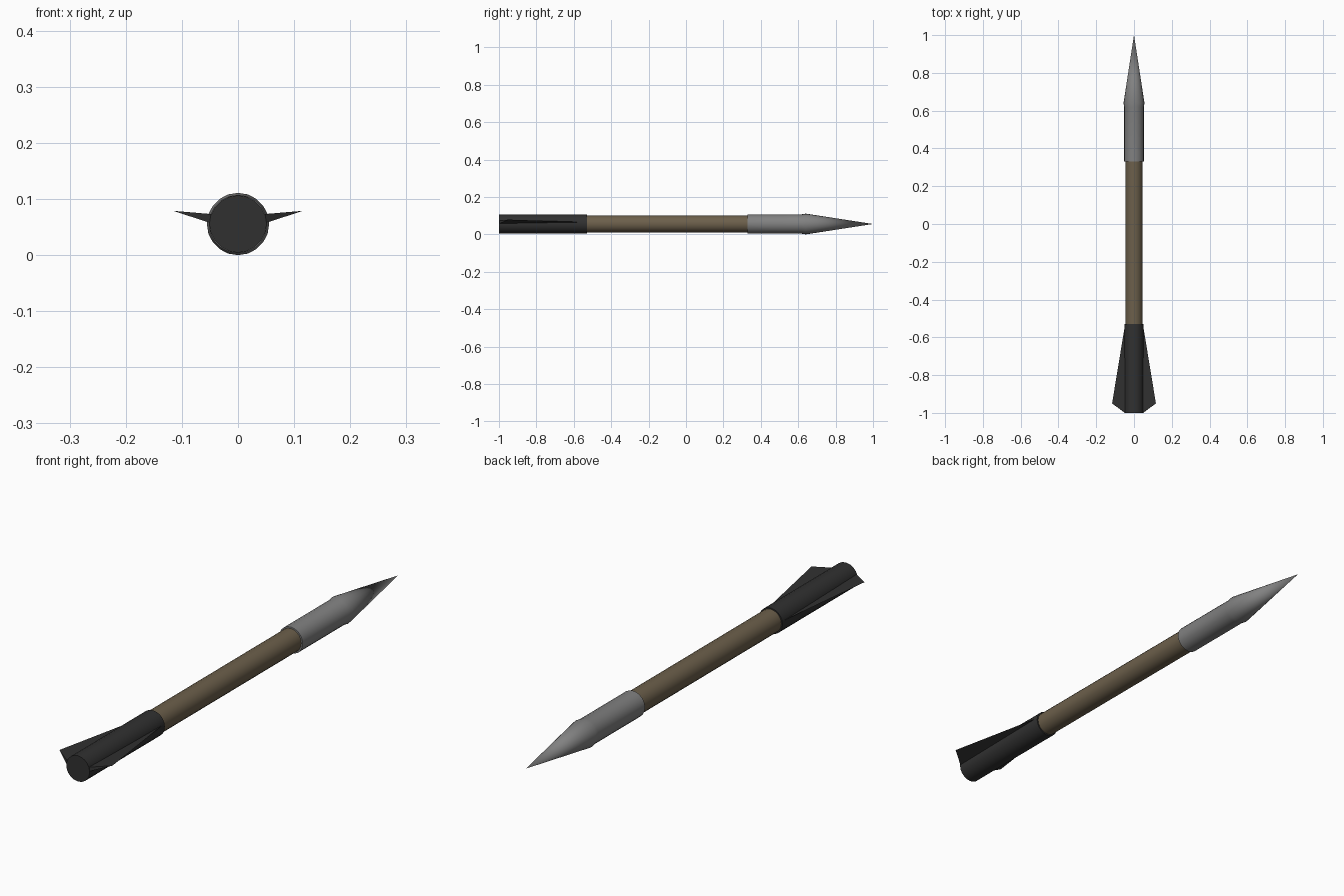
import bpy, bmesh, math

if "Cube" in bpy.data.objects:
    bpy.data.objects.remove(bpy.data.objects["Cube"])

SIDES = 20
AXIS_Z = 0.0555


def material(name, rgb):
    m = bpy.data.materials.new(name)
    m.diffuse_color = (*rgb, 1)
    m.use_nodes = True
    m.node_tree.nodes["Principled BSDF"].inputs["Base Color"].default_value = m.diffuse_color
    return m


WOOD = material("wood", (0.15, 0.115, 0.07))
DARK = material("dark", (0.03, 0.03, 0.03))
STEEL = material("steel", (0.22, 0.22, 0.22))


def finish(bm, name, mat):
    bmesh.ops.recalc_face_normals(bm, faces=bm.faces)
    me = bpy.data.meshes.new(name)
    bm.to_mesh(me)
    bm.free()
    me.materials.append(mat)
    ob = bpy.data.objects.new(name, me)
    bpy.context.collection.objects.link(ob)
    bpy.ops.object.select_all(action='DESELECT')
    ob.select_set(True)
    bpy.context.view_layer.objects.active = ob
    bpy.ops.object.shade_smooth_by_angle(angle=math.radians(25))
    return ob


def lathe(name, profile, mat):
    """Rings of (y, radius) along the bolt axis; radius 0 makes a point."""
    bm = bmesh.new()
    rings = []
    for y, r in profile:
        n = SIDES if r > 0 else 1
        rings.append([bm.verts.new((r * math.sin(2 * math.pi * i / SIDES), y,
                                    AXIS_Z + r * math.cos(2 * math.pi * i / SIDES)))
                      for i in range(n)])
    for a, b in zip(rings, rings[1:]):
        for i in range(SIDES):
            j = (i + 1) % SIDES
            bm.faces.new((a[i], a[j], b[0]) if len(b) == 1 else (a[i], a[j], b[j], b[i]))
    for ring in (rings[0], rings[-1]):
        if len(ring) > 1:
            bm.faces.new(ring)
    return finish(bm, name, mat)


# Shaft, tail sleeve and pointed metal head
lathe("shaft", [(-0.54, 0.046), (0.34, 0.046)], WOOD)
lathe("tail_sleeve", [(-1.0, 0.051), (-0.53, 0.051)], DARK)
lathe("head", [(0.33, 0.052), (0.62, 0.052), (0.64, 0.0555), (1.0, 0)], STEEL)

# Pair of tapering wedge fins
for side, label in ((1, "right"), (-1, "left")):
    bm = bmesh.new()
    front, upper, lower, tip = [bm.verts.new((side * x, y, z)) for x, y, z in (
        (0.047, -0.53, 0.065), (0.045, -1.0, 0.073),
        (0.048, -1.0, 0.057), (0.116, -0.95, 0.079))]
    for f in ((front, upper, tip), (front, tip, lower),
              (upper, lower, tip), (front, lower, upper)):
        bm.faces.new(f)
    finish(bm, label + "_fin", DARK)
